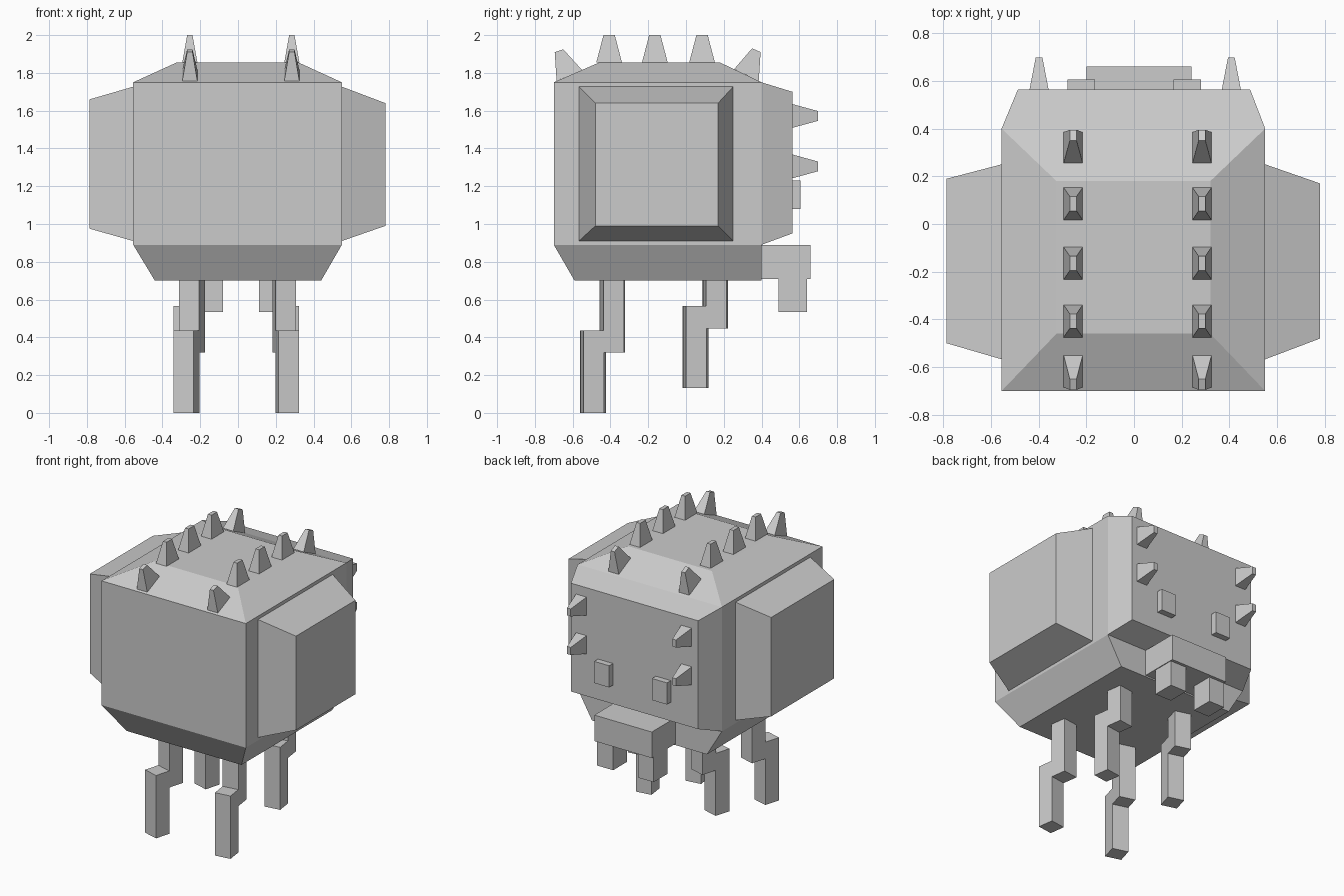
import bpy, bmesh, math
from mathutils import Matrix, Vector

if "Cube" in bpy.data.objects:
    bpy.data.objects.remove(bpy.data.objects["Cube"])

grey = bpy.data.materials.new("stone grey")
grey.diffuse_color = (0.6, 0.6, 0.6, 1)
grey.use_nodes = True
grey.node_tree.nodes["Principled BSDF"].inputs["Base Color"].default_value = grey.diffuse_color


def finish(name, bm):
    bmesh.ops.recalc_face_normals(bm, faces=bm.faces)
    mesh = bpy.data.meshes.new(name)
    bm.to_mesh(mesh)
    bm.free()
    mesh.materials.append(grey)
    obj = bpy.data.objects.new(name, mesh)
    bpy.context.collection.objects.link(obj)
    return obj


def rect(x0, x1, y0, y1, z):
    return [(x0, y0, z), (x1, y0, z), (x1, y1, z), (x0, y1, z)]


def loft(rings):
    """Closed solid through a list of four-cornered rings."""
    bm = bmesh.new()
    rows = [[bm.verts.new(p) for p in ring] for ring in rings]
    bm.faces.new(rows[0][::-1])
    bm.faces.new(rows[-1])
    for a, b in zip(rows, rows[1:]):
        for i in range(4):
            j = (i + 1) % 4
            bm.faces.new((a[i], a[j], b[j], b[i]))
    return bm


def box(name, x0, x1, y0, y1, z0, z1):
    return finish(name, loft([rect(x0, x1, y0, y1, z0), rect(x0, x1, y0, y1, z1)]))


# Body: chamfered roof and underside, with the back wall pushed out and tapered
bm = loft([rect(-0.44, 0.44, -0.59, 0.40, 0.70),
           rect(-0.555, 0.55, -0.70, 0.40, 0.89),
           rect(-0.555, 0.55, -0.70, 0.40, 1.75),
           rect(-0.325, 0.32, -0.46, 0.18, 1.855)])
bm.normal_update()
back = max(bm.faces, key=lambda f: f.normal.y * f.calc_area())
face = bmesh.ops.extrude_discrete_faces(bm, faces=[back])["faces"][0]
for v in face.verts:
    v.co = (math.copysign(0.487, v.co.x), 0.563, 0.95 if v.co.z < 1.3 else 1.70)
finish("body", bm)


# Side panels: tapered blocks
def side_panel(name, base, tip):
    finish(name, loft([[(x, y0, z0), (x, y1, z0), (x, y1, z1), (x, y0, z1)]
                       for x, y0, y1, z0, z1 in (base, tip)]))


side_panel("right_panel", (0.55, -0.567, 0.25, 0.91, 1.727), (0.78, -0.48, 0.17, 0.99, 1.64))
side_panel("left_panel", (-0.555, -0.567, 0.25, 0.91, 1.727), (-0.785, -0.50, 0.19, 0.975, 1.66))


# Spikes: profile in the y-z plane (base start, base end, tip end, tip start)
def spike(name, x, a, b, c, d):
    w, t = 0.04, 0.014
    finish(name, loft([[(x - w, *a), (x + w, *a), (x + w, *b), (x - w, *b)],
                       [(x - t, *d), (x + t, *d), (x + t, *c), (x - t, *c)]]))


for side, x in (("left", -0.255), ("right", 0.285)):
    for i, y in enumerate((-0.407, -0.165, 0.085)):
        spike(f"{side}_top_spike_{i + 1}", x, (y - 0.068, 1.855), (y + 0.068, 1.855),
              (y + 0.03, 2.0), (y - 0.03, 2.0))
    spike(f"{side}_front_spike", x, (-0.685, 1.757), (-0.55, 1.815), (-0.65, 1.925), (-0.695, 1.91))
    spike(f"{side}_rear_spike", x, (0.255, 1.82), (0.385, 1.757), (0.395, 1.91), (0.35, 1.93))
for side, x in (("left", -0.398), ("right", 0.408)):
    for i, z in enumerate((1.305, 1.572)):
        spike(f"{side}_face_spike_{i + 1}", x, (0.563, z - 0.063), (0.563, z + 0.063),
              (0.698, z + 0.026), (0.698, z - 0.026))

# Eyes, jaw and teeth
box("left_eye", -0.278, -0.163, 0.56, 0.605, 1.08, 1.23)
box("right_eye", 0.165, 0.28, 0.56, 0.605, 1.08, 1.23)
box("jaw", -0.20, 0.24, 0.40, 0.66, 0.71, 0.89)
box("left_tooth", -0.20, -0.08, 0.49, 0.64, 0.535, 0.71)
box("right_tooth", 0.11, 0.235, 0.49, 0.64, 0.535, 0.71)


# Legs: a stepped upper and lower block, turned outwards a little
def leg(name, x, y, turn, foot, sole, knee, top_of_foot):
    r = 0.055
    rot = Matrix.Rotation(math.radians(turn), 4, "Z")
    for part, dy, z0, z1 in (("upper", 0, knee, 0.70), ("lower", -foot, sole, top_of_foot)):
        obj = box(f"{name}_{part}", -r, r, dy - r, dy + r, z0, z1)
        obj.data.transform(Matrix.Translation(Vector((x, y, 0))) @ rot)


for side, x, turn in (("left", -0.243, -16), ("right", 0.246, 8)):
    leg(f"{side}_front_leg", x, -0.39, turn, 0.107, 0.0, 0.32, 0.435)
    leg(f"{side}_back_leg", x, 0.153, turn, 0.107, 0.132, 0.447, 0.565)
